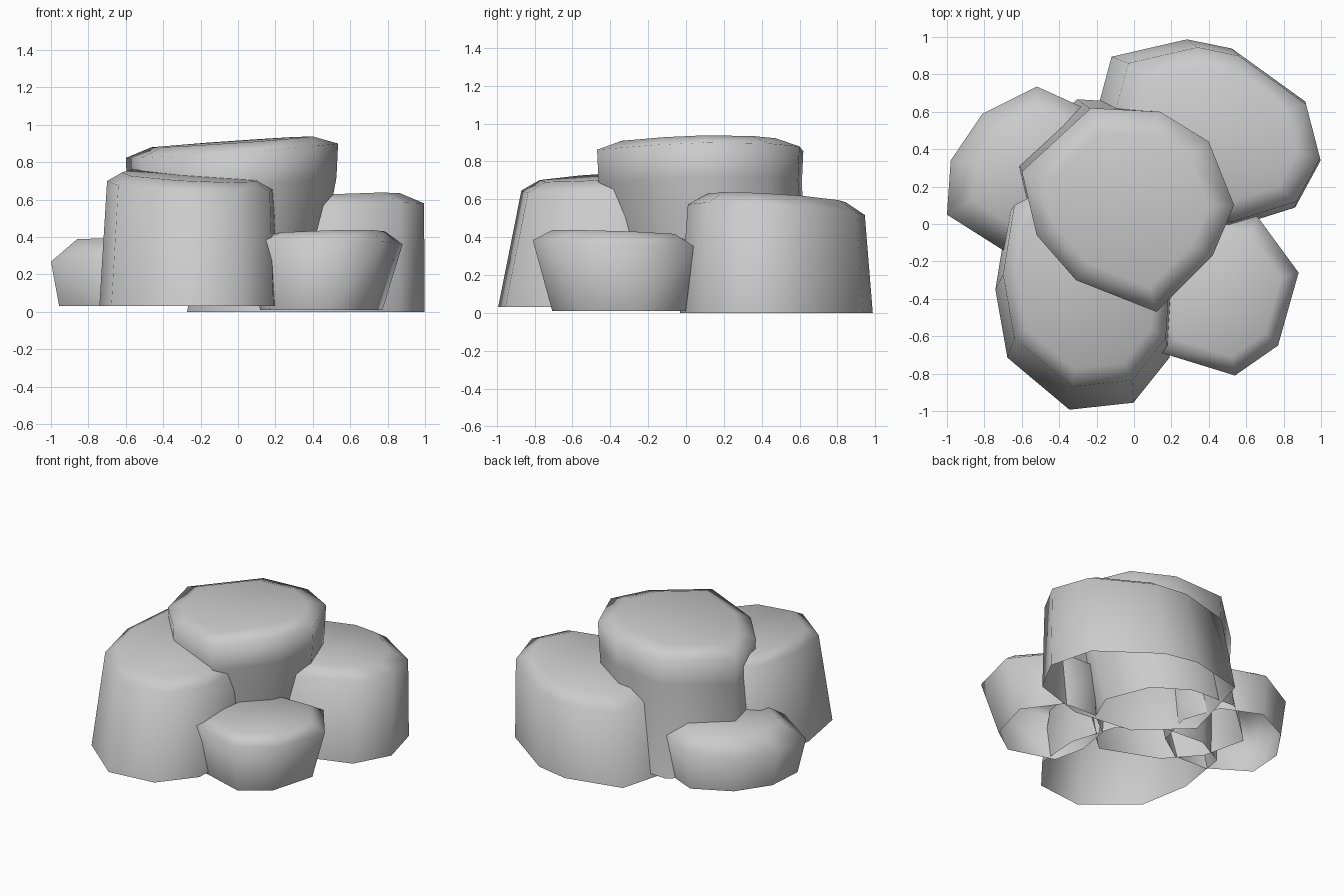
import bpy, bmesh, math
from mathutils import Vector

if "Cube" in bpy.data.objects:
    bpy.data.objects.remove(bpy.data.objects["Cube"])


def rock(name, rim, plane, cap, base, belly=None):
    """Open-bottomed boulder.
    rim: outline at the top edge; plane: (x, y, z, slope_x, slope_y) of the rim;
    cap: (inset scale, rise, slope_x change); base: (z, scale, shift_x, shift_y);
    belly: optional (drop, scale) ring just under the rim."""
    xs, ys = [p[0] for p in rim], [p[1] for p in rim]
    c = Vector(((min(xs) + max(xs)) / 2, (min(ys) + max(ys)) / 2))
    px, py, pz, sx, sy = plane

    def height(p):
        return pz + sx * (p.x - px) + sy * (p.y - py)

    def scaled(s, dx=0, dy=0):
        return [c + (Vector(p) - c) * s + Vector((dx, dy)) for p in rim]

    rings = [[(p.x, p.y, base[0]) for p in scaled(*base[1:])]]
    if belly:
        rings.append([(p.x, p.y, height(p) - belly[0]) for p in scaled(belly[1])])
    rings.append([(p.x, p.y, height(p)) for p in scaled(1)])
    rings.append([(p.x, p.y, height(p) + cap[1] + cap[2] * (p.x - c.x))
                  for p in scaled(cap[0])])

    bm = bmesh.new()
    loops = [[bm.verts.new(v) for v in r] for r in rings]
    n = len(rim)
    for a, b in zip(loops, loops[1:]):
        for i in range(n):
            j = (i + 1) % n
            bm.faces.new((a[i], a[j], b[j], b[i]))
    top = bm.faces.new(loops[-1])
    bmesh.ops.recalc_face_normals(bm, faces=bm.faces)
    if top.normal.z < 0:
        bmesh.ops.reverse_faces(bm, faces=bm.faces)
    me = bpy.data.meshes.new(name)
    bm.to_mesh(me)
    bm.free()
    ob = bpy.data.objects.new(name, me)
    bpy.context.collection.objects.link(ob)
    bpy.ops.object.select_all(action='DESELECT')
    bpy.context.view_layer.objects.active = ob
    ob.select_set(True)
    bpy.ops.object.shade_smooth_by_angle(angle=math.radians(100))


# tall front-left boulder
rock("front_left_rock",
     [(-.64, .10), (-.70, -.27), (-.64, -.61), (-.33, -.87), (-.01, -.835),
      (.17, -.61), (.19, -.30), (.10, .0), (-.14, .19), (-.43, .21)],
     (-.2, -.3, .675, -.045, .06), (.82, .05, 0), (.03, 1.07, -.01, -.085))

# top boulder resting in the middle, leaning over the others
rock("top_rock",
     [(-.60, .28), (-.52, -.06), (-.31, -.30), (.12, -.47), (.42, -.17),
      (.535, .10), (.40, .44), (.14, .60), (-.23, .62)],
     (0, .1, .862, .07, .015), (.76, .048, 0), (.03, .92, -.09, .09), (.18, .985))

# small back-left boulder
rock("back_left_rock",
     [(-1.0, .05), (-.98, .34), (-.81, .59), (-.52, .735), (-.22, .60),
      (-.12, .30), (-.20, .0), (-.42, -.15), (-.70, -.14)],
     (-.6, .3, .30, .08, 0), (.68, .092, -.06), (.03, .90, 0, .01))

# wide back-right boulder
rock("back_right_rock",
     [(-.10, .60), (-.03, .86), (.34, .945), (.56, .90), (.92, .64), (.995, .35),
      (.87, .12), (.52, .01), (.12, .06), (-.17, .33)],
     (.5, .45, .55, .05, -.05), (.78, .062, 0), (0, 1.09, -.05, .0))

# small front-right boulder
rock("front_right_rock",
     [(.15, -.69), (.54, -.81), (.77, -.65), (.88, -.26), (.66, .04),
      (.36, .05), (.14, -.12), (.09, -.42)],
     (.5, -.4, .37, -.01, -.035), (.76, .055, .04), (.01, .83, -.04, .03))
